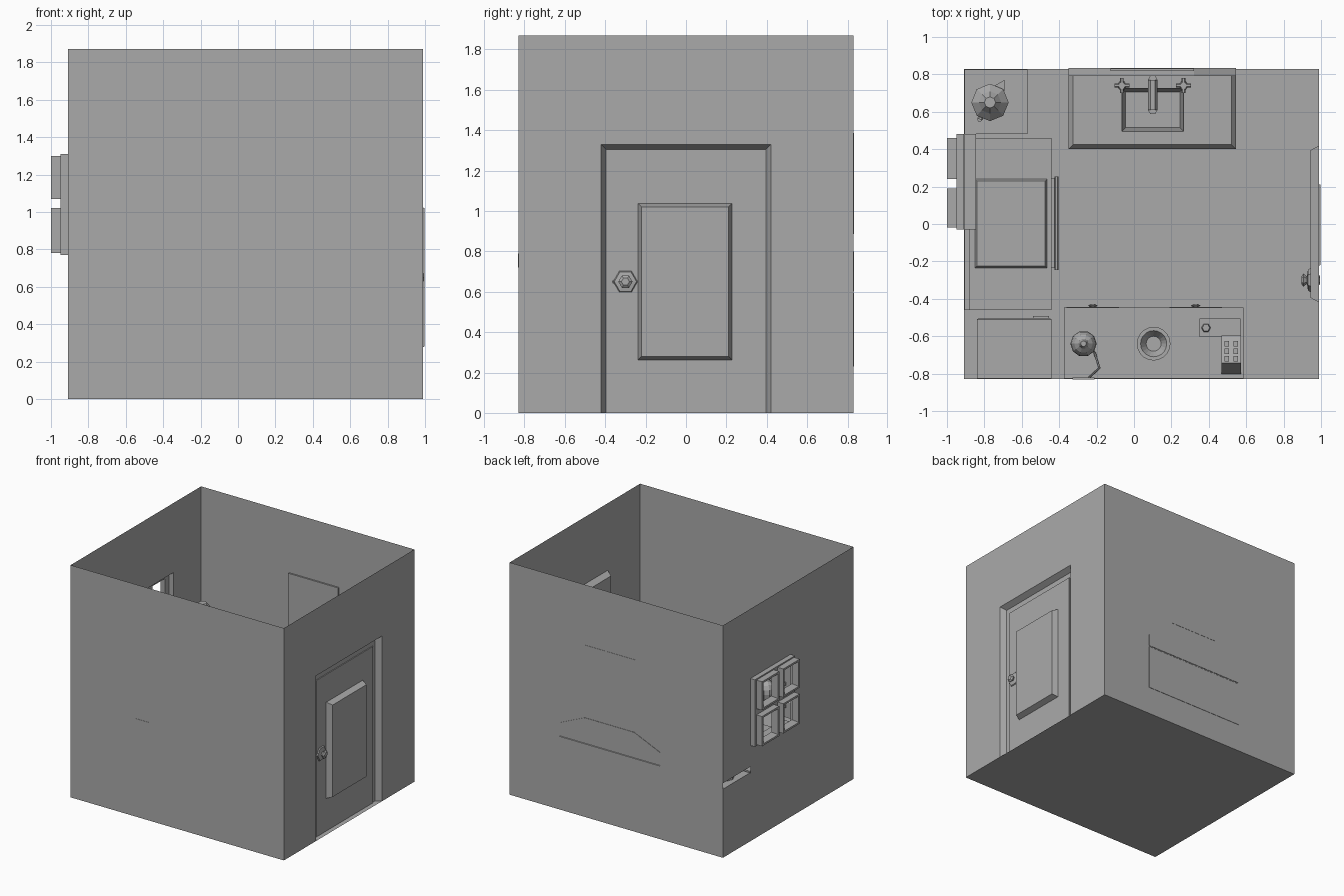
import bpy, bmesh, math
from mathutils import Vector, Matrix

default_cube = bpy.data.objects.get("Cube")
if default_cube:
    bpy.data.objects.remove(default_cube, do_unlink=True)

tone = .4
colour = (tone, tone, tone, 1)
grey = bpy.data.materials.new("plain_grey")
grey.use_nodes = True
grey.diffuse_color = colour
grey.node_tree.nodes["Principled BSDF"].inputs["Base Color"].default_value = colour

# Map in-plane u, v and depth w to x, y, z for each facing axis
PLACE = {"x": lambda u, v, w: (w, u, v),
         "y": lambda u, v, w: (u, w, v),
         "z": lambda u, v, w: (u, v, w)}


def finish(name, bm):
    bmesh.ops.recalc_face_normals(bm, faces=bm.faces)
    mesh = bpy.data.meshes.new(name)
    bm.to_mesh(mesh)
    bm.free()
    mesh.materials.append(grey)
    bpy.context.collection.objects.link(bpy.data.objects.new(name, mesh))


def skin(name, rings, start=True, end=True, loop=False):
    """Join rings of points with quads and close the chosen ends."""
    bm = bmesh.new()
    rows = [[bm.verts.new(point) for point in ring] for ring in rings]
    pairs = list(zip(rows, rows[1:]))
    if loop:
        pairs.append((rows[-1], rows[0]))
    for low, high in pairs:
        for i in range(len(low)):
            bm.faces.new((low[i - 1], low[i], high[i], high[i - 1]))
    if start:
        bm.faces.new(rows[0])
    if end:
        bm.faces.new(rows[-1])
    finish(name, bm)


def inset(rect, amount):
    left, right, low, high = rect
    return left + amount, right - amount, low + amount, high - amount


def around(u, v, half_u, half_v):
    return u - half_u, u + half_u, v - half_v, v + half_v


def loft(name, axis, steps, **ends):
    """Join (rectangle, depth) steps into one skin."""
    put = PLACE[axis]
    skin(name, [[put(left, low, depth), put(right, low, depth),
                 put(right, high, depth), put(left, high, depth)]
                for (left, right, low, high), depth in steps], **ends)


def layers(name, axis, rect, *steps, **ends):
    """Loft one rectangle through (inset, depth) steps."""
    loft(name, axis, [(inset(rect, amount), depth) for amount, depth in steps], **ends)


def block(name, rect, bottom, top):
    layers(name, "z", rect, (0, bottom), (0, top))


def turned(name, location, profile, sides=6, aim=(0, 0, 1)):
    """Sweep (radius, height) pairs round an axis."""
    turn = Vector(aim).to_track_quat("Z", "Y").to_matrix().to_4x4()
    frame = Matrix.Translation(location) @ turn
    angles = [math.tau * i / sides for i in range(sides)]
    skin(name, [[frame @ Vector((radius * math.cos(a), radius * math.sin(a), height))
                 for a in angles] for radius, height in profile])


def rod(name, radius, *points):
    for start, stop in zip(points, points[1:]):
        along = Vector(stop) - Vector(start)
        turned(name, start, [(radius, 0), (radius, along.length)], aim=along)


def sheet(name, axis, us, vs, depth, holes=()):
    """Flat sheet on a grid of cuts; holes lists the open cells."""
    bm = bmesh.new()
    grid = [[bm.verts.new(PLACE[axis](u, v, depth)) for v in vs] for u in us]
    for i, (near, far) in enumerate(zip(grid, grid[1:])):
        for j in range(len(vs) - 1):
            if (i, j) not in holes:
                bm.faces.new((near[j], far[j], far[j + 1], near[j + 1]))
    finish(name, bm)


# Room shell, open at the top
LEFT, RIGHT, FRONT, BACK, HEIGHT = -.91, .99, -.83, .83, 1.87
GAP = .003
floor_level = GAP
wall_left, wall_front, wall_back = LEFT + GAP, FRONT + GAP, BACK - GAP
doorway = (-.42, .42, 0, 1.33)
window = (-.03, .48, .77, 1.31)
worktop = .55
sheet("floor", "z", [LEFT, RIGHT], [FRONT, BACK], 0)
sheet("front_wall", "y", [LEFT, RIGHT], [0, HEIGHT], FRONT)
sheet("back_wall", "y", [LEFT, RIGHT], [0, HEIGHT], BACK)
sheet("door_wall", "x", [FRONT, *doorway[:2], BACK], [*doorway[2:], HEIGHT], RIGHT, [(1, 0)])
sheet("window_wall", "x", [FRONT, *window[:2], BACK],
      [0, worktop, .6, *window[2:], HEIGHT], LEFT, [(1, 3), (2, 1)])

# Door set back in its opening
door_depth = .945
loft("door_frame", "x", [(doorway, RIGHT), ((-.395, .395, 0, 1.305), door_depth)], start=False)
layers("door_leaf", "x", (-.36, .36, 0, 1.26), (0, door_depth), (0, door_depth + .007))
layers("door_panel", "x", (-.24, .23, .26, 1.04), (0, door_depth), (.02, RIGHT + .007))
for side in (-1, 1):
    turned("door_knob", (door_depth, -.3, .65),
           [(.065, 0), (.055, .015), (.02, .02), (.035, .04), (.02, .05)], aim=(side, 0, 0))

# Window with four projecting panes
casing, outside, rim = -.95, -1, .03
columns = [(-.02, .19), (.24, .46)]
rows = [(.78, 1.02), (1.07, 1.3)]


def cuts(spans, low, high):
    return [low] + [edge for a, b in spans for edge in (a + rim, b - rim)] + [high]


layers("window_casing", "x", window, (0, LEFT), (0, casing), start=False, end=False)
sheet("window_cross", "x", cuts(columns, *window[:2]), cuts(rows, *window[2:]), casing,
      [(i, j) for i in (1, 3) for j in (1, 3)])
for column in columns:
    for row in rows:
        layers("window_pane_frame", "x", column + row, (0, casing), (0, outside),
               (rim / 2, outside), (rim, casing), start=False, end=False, loop=True)
block("window_sill", (wall_left, -.845, *window[:2]), .74, window[2] - GAP)

# Hung sink with basin and sloped splashback
behind = BACK + GAP
sink = (-.35, .545, .4, behind)
basin = around(.1, .61, .165, .115)
sink_top = .62
loft("sink_counter", "z", [(sink, .23), (sink, .59), (inset(sink, .025), sink_top),
                           (basin, sink_top), (inset(basin, .02), .5)])
outline = [(side * half + .1, z) for side, half, z in
           ((-1, .45, .6), (1, .445, .6), (1, .445, .7), (1, .22, .8), (-1, .22, .8), (-1, .45, .7))]
skin("splashback", [[(x, y, z) for x, z in outline] for y in (.79, behind)])


# Faucet and taps
def spout_point(y, z):
    return basin[0] + .165, y, z


rod("faucet_spout", .026, spout_point(.77, sink_top), spout_point(.77, .76),
    spout_point(.61, .76), spout_point(.61, .7))
for x in basin[:2]:
    tap = Vector((x, .74, sink_top))
    turned("tap_stem", tap, [(.025, 0), (.015, .02), (.02, .08)])
    grip = tap + Vector((0, 0, .07))
    for arm in (Vector((.04, 0, 0)), Vector((0, .04, 0))):
        rod("tap_handle", .01, grip - arm, grip + arm)

# Mirror with a raised rim
layers("mirror", "y", (-.126, .32, .885, 1.385),
       (0, BACK + .002), (0, .818), (.015, .818), (.015, .823))

# Stove counter along the window wall
stove_front = -.44
block("stove_counter", (wall_left, stove_front, -.46, .46), floor_level, worktop)
block("stove_backsplash", (wall_left, -.88, -.46, window[0]), worktop, .6)
layers("cooktop", "z", (-.85, -.465, -.235, .24), (0, worktop), (.01, worktop + .02))
layers("oven_door", "x", (-.235, .245, .08, .46),
       (0, stove_front), (0, stove_front + .015), (.02, stove_front + .02))
rod("oven_handle", .011, (-.415, -.245, .47), (-.415, .255, .47))

# Corner cabinet with a blender on top
block("corner_cabinet", (wall_left, -.57, window[1], wall_back), floor_level, worktop)
jug = Vector((-.77, .65, worktop))
turned("blender", jug, [(.1, 0), (.1, .03), (.07, .15), (.1, .38), (.1, .41), (.06, .45), (.03, .49)], sides=8)
handle_top, handle_end = Vector((-.055, -.09, .37)), Vector((-.055, -.09, .2))
inward = Vector((.03, .05, 0))
rod("blender_handle", .014, *(jug + offset for offset in
    (handle_top + inward, handle_top, handle_end, handle_end + inward)))
turned("blender_spout", jug + Vector((.06, .09, .34)), [(.015, 0), (.035, .06)], sides=3)

# Fridge in the front corner
fridge_front, fridge_top = -.525, 1.1
fridge_sides = (-.84, stove_front)
block("fridge_body", (*fridge_sides, wall_front, fridge_front), floor_level, fridge_top)
for span, handle_height in (((.02, .66), .6), ((.68, fridge_top), .78)):
    layers("fridge_door", "y", fridge_sides + span, (0, fridge_front),
           (0, fridge_front + .015), (.012, fridge_front + .023))
    block("fridge_handle", (-.54, -.455, -.505, -.493), handle_height, handle_height + .025)

# Front counter with drawers
bench_top, bench_face = .52, -.447
block("front_counter", (-.375, .585, wall_front, bench_face), floor_level, bench_top)
for x in (-.22, .33):
    layers("drawer_front", "y", around(x, .41, .14, .07), (0, bench_face), (0, bench_face + GAP))
    turned("drawer_knob", (x, bench_face, .41), [(.012, 0), (.025, .01), (.012, .02)], aim=(0, 1, 0))

# Kettle with cord and wall socket
kettle = Vector((-.27, -.64, bench_top))
body = [(.07 * math.sin(t), .09 - .09 * math.cos(t)) for t in (math.pi * i / 8 for i in range(2, 8))]
turned("kettle", kettle, [(.05, 0), *body, (.015, .21)], sides=10)
socket = (-.33, -.21, .72, .79)
rod("kettle_cord", .006, kettle + Vector((.04, -.03, .02)), kettle + Vector((.06, -.05, .01)),
    kettle + Vector((.085, -.13, .08)), (socket[1] - rim, -.82, socket[3] - rim))
layers("wall_socket", "y", socket, (0, FRONT - .002), (0, -.82))

# Bowl
turned("bowl", (.105, -.64, bench_top), [(.045, 0), (.09, .06), (.07, .06), (.04, .012)], sides=20)

# Kitchen scale and knife block
scale_top = bench_top + .03
block("kitchen_scale", (.35, .57, -.605, -.505), bench_top, scale_top)
turned("scale_knob", (.385, -.555, scale_top), [(.025, 0), (.02, .02)])
stand = around(.52, -.7, .052, .103)
tilted_top = [(stand[i], y, z) for y, z in ((stand[2] + .06, .74), (stand[3], .69)) for i in (0, 1)]
base = [(stand[i], y, bench_top) for y in stand[2:] for i in (0, 1)]
skin("knife_block", [[ring[i] for i in (0, 1, 3, 2)] for ring in (base, tilted_top)])
for x in (.495, .545):
    for row in range(3):
        block("knife_handle", around(x, -.72 + row * .04, .012, .014), .66, .75)
